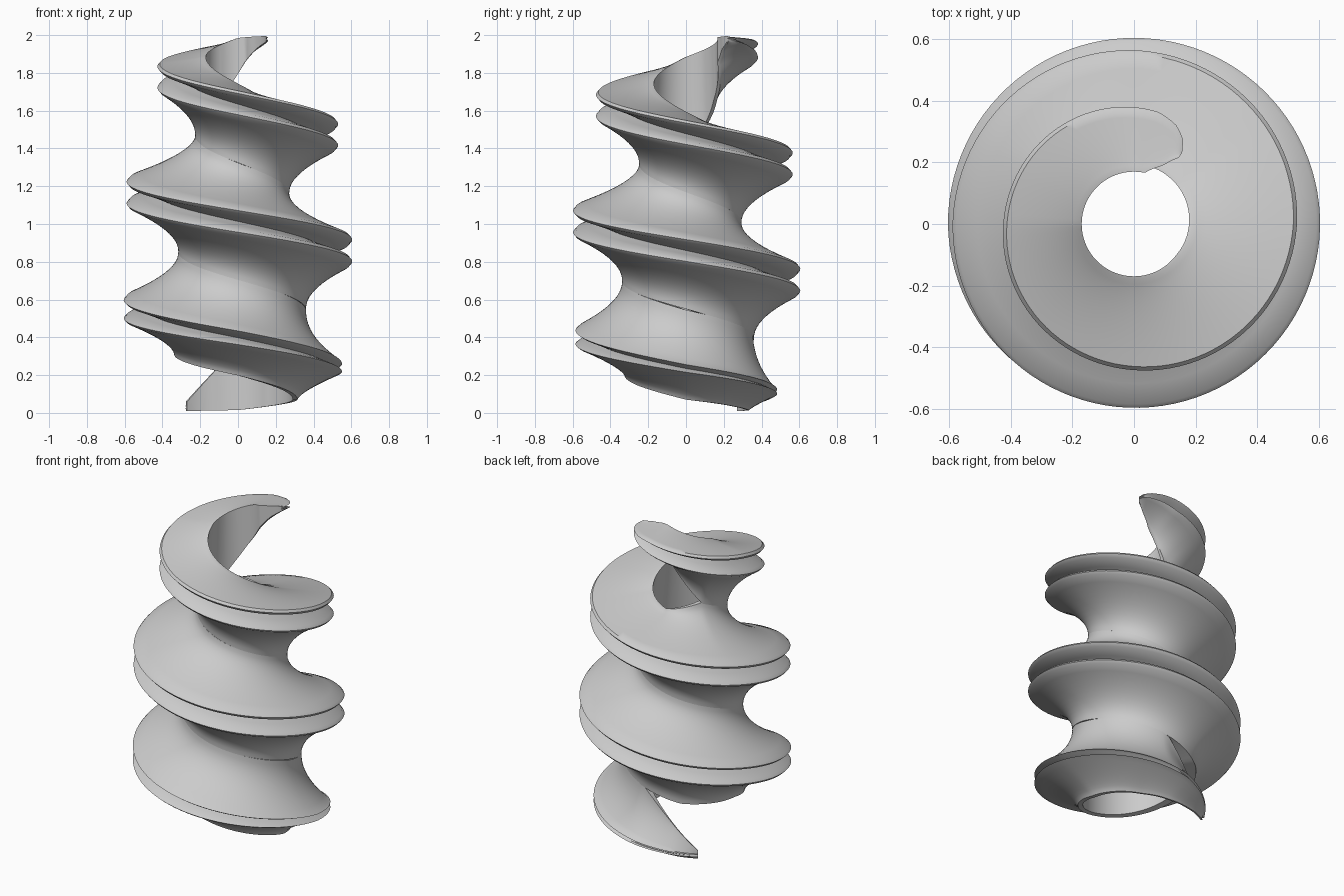
import bpy, bmesh, math

if "Cube" in bpy.data.objects:
    bpy.data.objects.remove(bpy.data.objects["Cube"])


def lerp_keys(keys, t):
    """Linear interpolation through (angle, value) keys."""
    if t <= keys[0][0]:
        return keys[0][1]
    for (a, va), (b, vb) in zip(keys, keys[1:]):
        if t <= b:
            return va + (vb - va) * (t - a) / (b - a)
    return keys[-1][1]


START, END, STEPS = 56, 1215, 320
# height, outer lip radius, upper / lower reach and lip half spacing along the helix (degrees)
HEIGHT = [(56, 1.983), (90, 1.925), (180, 1.785), (270, 1.635), (360, 1.478), (540, 1.168), (720, .86),
          (900, .548), (990, .398), (1080, .235), (1170, .105), (1215, .03)]
LIP = [(56, .28), (60, .32), (67, .35), (77, .372), (90, .38), (180, .425), (270, .475), (360, .53),
       (450, .565), (540, .59), (720, .605), (900, .605), (990, .585),
       (1080, .55), (1170, .48), (1200, .43), (1215, .40)]
UP = [(56, .012), (90, .06), (180, .10), (400, .12), (450, .15), (510, .31), (1160, .31), (1215, .03)]
DOWN = [(56, .02), (75, .08), (90, .13), (120, .22), (150, .31), (840, .31), (900, .24),
        (990, .20), (1080, .165), (1170, .09), (1215, .02)]
GAP = [(56, .006), (90, .035), (180, .056), (810, .058), (900, .048), (990, .036), (1080, .02), (1215, .006)]
# extra bore radius where both ends narrow to a tip
TIP = [(56, .09), (64, .04), (78, 0), (1140, 0), (1190, .05), (1215, .09)]


def flank(t, lip, gap, reach, z0, sign, n=10):
    """Concave flank running from the lip edge in to the core wall."""
    reach = max(reach, gap + .004)
    full = min(1, max(0, (reach - .12) / .19))
    z_end = z0 + sign * reach
    wall = min(.36, max(.2, .44 - .145 * z_end))
    bore = min(.29, max(.168, wall - .03)) + lerp_keys(TIP, t)
    wall = max(wall, bore + .01)
    end = bore + .01 + (wall - bore - .01) * full
    power = 1.25 + .85 * full
    pts = []
    for i in range(n + 1):
        s = i / n
        r = end + (lip - .012 - end) * (1 - s) ** power
        pts.append((r, z0 + sign * (gap + .014 * min(1, gap / .05) * (1 - s) + (reach - gap) * s)))
    pts.append((bore, z_end))
    return pts


def section(t):
    lip, z0 = lerp_keys(LIP, t), lerp_keys(HEIGHT, t)
    g = lerp_keys(GAP, t)
    up = flank(t, lip, g, lerp_keys(UP, t), z0, 1)
    down = flank(t, lip, g, lerp_keys(DOWN, t), z0, -1)
    depth = min(.15, g * 2.6)
    groove = [(lip, z0 + g), (lip - .015, z0 + g * .7), (lip - depth * .6, z0 + g * .35),
              (lip - depth, z0), (lip - depth * .6, z0 - g * .35),
              (lip - .015, z0 - g * .7), (lip, z0 - g)]
    return up[::-1] + groove + down


# sweep the double-lipped section down the helix
bm = bmesh.new()
rings = []
for i in range(STEPS + 1):
    t = START + (END - START) * i / STEPS
    a = math.radians(t)
    rings.append([bm.verts.new((r * math.cos(a), r * math.sin(a), min(2, max(0, z))))
                  for r, z in section(t)])
n = len(rings[0])
for A, B in zip(rings, rings[1:]):
    for j in range(n):
        k = (j + 1) % n
        bm.faces.new((A[j], A[k], B[k], B[j]))
bm.faces.new(rings[0])
bm.faces.new(rings[-1][::-1])
bmesh.ops.recalc_face_normals(bm, faces=bm.faces)

mesh = bpy.data.meshes.new("spiral_ribbon")
bm.to_mesh(mesh)
bm.free()
ribbon = bpy.data.objects.new("spiral_ribbon", mesh)
bpy.context.collection.objects.link(ribbon)
bpy.context.view_layer.objects.active = ribbon
ribbon.select_set(True)
bpy.ops.object.shade_smooth_by_angle(angle=math.radians(40))
